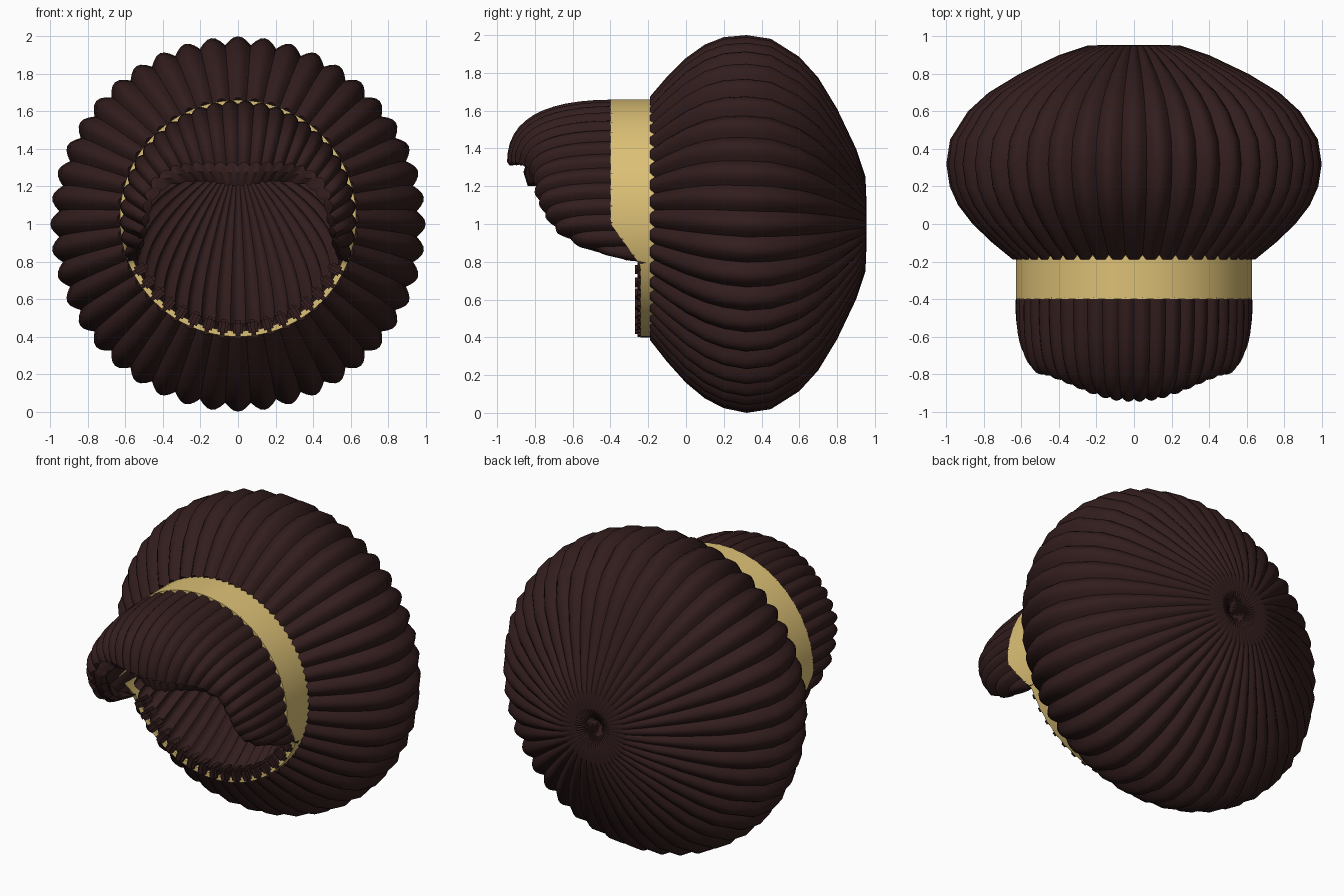
import bpy, bmesh, math
from mathutils import Vector, Matrix

if "Cube" in bpy.data.objects:
    bpy.data.objects.remove(bpy.data.objects["Cube"])


def material(name, rgb):
    m = bpy.data.materials.new(name)
    m.diffuse_color = (*rgb, 1)
    m.use_nodes = True
    m.node_tree.nodes["Principled BSDF"].inputs["Base Color"].default_value = m.diffuse_color
    return m


DARK = material("dark_knit", (0.032, 0.012, 0.012))
GOLD = material("gold_band", (0.72, 0.53, 0.18))


def finish(name, bm, mat, angle=35):
    me = bpy.data.meshes.new(name)
    bm.to_mesh(me)
    bm.free()
    me.materials.append(mat)
    ob = bpy.data.objects.new(name, me)
    bpy.context.collection.objects.link(ob)
    bpy.ops.object.select_all(action='DESELECT')
    ob.select_set(True)
    bpy.context.view_layer.objects.active = ob
    bpy.ops.object.shade_smooth_by_angle(angle=math.radians(angle))
    return ob


def loft(name, rows, closed, mat, flip=False, ring=False):
    """Skin a list of equally long point rows; closed joins each row's ends."""
    bm = bmesh.new()
    vs = [[bm.verts.new(p) for p in r] for r in rows]
    n = len(rows[0])
    pairs = list(zip(vs, vs[1:])) + ([(vs[-1], vs[0])] if ring else [])
    for a, b in pairs:
        for i in range(n if closed else n - 1):
            j = (i + 1) % n
            bm.faces.new((a[i], a[j], b[j], b[i]))
    bmesh.ops.remove_doubles(bm, verts=bm.verts[:], dist=1e-5)
    bmesh.ops.recalc_face_normals(bm, faces=bm.faces[:])
    if flip:
        bmesh.ops.reverse_faces(bm, faces=bm.faces[:])
    return finish(name, bm, mat)


def lerp_table(table, t):
    """Piecewise linear lookup of (key, value...) rows."""
    for a, b in zip(table, table[1:]):
        if t <= b[0]:
            k = (t - a[0]) / (b[0] - a[0])
            return [p + (q - p) * k for p, q in zip(a[1:], b[1:])]
    return list(table[-1][1:])


RIBS, SUB = 44, 6
N = RIBS * SUB


def groove(a):
    """0 on a rib crest, 1 in the groove between ribs (a from the top)."""
    return 1 - abs(math.cos(RIBS / 2 * a))


def ribbed_ring(y, r, zc, amp):
    out = []
    for i in range(N):
        a = 2 * math.pi * i / N
        q = max(r - min(amp, 0.12 * r) * groove(a), 0)
        out.append((q * math.sin(a), y, zc + q * math.cos(a)))
    return out


# Crown: ribbed, pinched at the back
profile = [(-0.14, 0.60), (-0.19, 0.645), (-0.1, 0.755), (0, 0.86), (0.1, 0.937),
           (0.2, 0.982), (0.32, 1.0), (0.45, 0.98), (0.6, 0.885), (0.7, 0.775),
           (0.8, 0.61), (0.9, 0.40), (0.95, 0.25), (0.955, 0.13), (0.93, 0.06),
           (0.88, 0.02), (0.87, 0.0)]
loft("crown", [ribbed_ring(y, r, 1.0 + 0.03 * min(1, max(0, (0.32 - y) / 0.5)), 0.045)
               for y, r in profile], True, DARK)

# Band: thin gold ring, cut back along the lower front
ZC, RB = 1.03, 0.63


def front_edge(z):
    return lerp_table([(0, -0.24), (0.78, -0.24), (1.0, -0.40), (2, -0.40)], z)[0]


def band_row(r, front):
    row = []
    for i in range(96):
        a = 2 * math.pi * i / 96
        z = ZC + r * math.cos(a)
        row.append((r * math.sin(a), front_edge(z) if front else -0.08, z))
    return row


loft("band", [band_row(RB, False), band_row(RB, True),
              band_row(RB - 0.03, True), band_row(RB - 0.03, False)],
     True, GOLD, ring=True)

# Inner cavity: ribbed bowl running back into the crown
rows = []
for k in range(13):
    t = k / 12 * math.pi / 2
    rows.append(ribbed_ring(-0.25 + 0.62 * math.sin(t), 0.59 * math.cos(t),
                            ZC + 0.32 * math.sin(t), 0.03))
loft("inner_cavity", rows, True, DARK, flip=True)

# Peak: ribbed hood from the band to a curled lip
LIP = [(0, 0, -0.95, 1.33), (15, 0.12, -0.94, 1.33), (30, 0.24, -0.90, 1.33),
       (45, 0.35, -0.85, 1.31), (58, 0.45, -0.81, 1.25), (70, 0.50, -0.80, 1.15),
       (82, 0.51, -0.75, 1.04), (92, 0.52, -0.68, 0.95), (102, 0.53, -0.55, 0.87),
       (112, 0.55, -0.33, 0.81)]
SPAN = 112
PEAK_RIBS = 28
cols_outer, cols_inner = [], []
M = PEAK_RIBS * SUB
for i in range(M + 1):
    d = -SPAN + 2 * SPAN * i / M
    a = math.radians(d)
    s = -1 if d < 0 else 1
    x, y, z = lerp_table(LIP, abs(d))
    lip = Vector((s * x, y, z))
    g = 1 - abs(math.sin(math.pi * i / SUB))
    radial = Vector((math.sin(a), 0, math.cos(a)))
    root = Vector((0, 0, ZC)) + radial * RB
    root.y = front_edge(root.z) + 0.01
    ctrl = Vector((root.x * 1.02, lip.y, root.z))
    col = []
    for k in range(13):
        t = k / 12
        p = root * (1 - t) ** 2 + ctrl * 2 * t * (1 - t) + lip * t * t
        col.append(p - (radial + Vector((0, -0.8 * t, 0))) * 0.022 * g)
    cols_outer.append(col)

    # Underside: set back, rolled edge, then lining back to the band
    w = lerp_table([(0, 1), (45, 1), (75, 0.25), (112, 0)], abs(d))[0]
    back = lip + Vector((0, 0.02 + 0.09 * w, 0))
    inward = Vector((-lip.x, 0, 1.0 - lip.z)).normalized()
    roll = back + inward * (0.02 + 0.11 * w)
    inner = Vector((0, root.y + 0.1, ZC)) + radial * (RB - 0.04)
    mid = roll.lerp(inner, 0.4) + radial * 0.05
    col2 = [col[-1], back, back.lerp(roll, 0.5) + Vector((0, -0.02 * w, 0)), roll,
            roll + Vector((0, 0.05, 0)), mid, inner]
    cols_inner.append([col2[0]] + [p + radial * 0.012 * g for p in col2[1:]])
loft("peak", cols_outer, False, DARK)
loft("peak_lining", cols_inner, False, DARK)

# Stitches: small knit ends over the lower band rim
bm = bmesh.new()
for i in range(-8, 9):
    a = math.pi + math.radians(7.8 * i)
    pos = Vector((0.585 * math.sin(a), -0.22, ZC + 0.585 * math.cos(a)))
    bmesh.ops.create_cube(bm, size=1, matrix=Matrix.Translation(pos)
                          @ Matrix.Rotation(a, 4, 'Y')
                          @ Matrix.Diagonal((0.052, 0.10, 0.085, 1)))
bmesh.ops.bevel(bm, geom=bm.edges[:], offset=0.014, segments=2, affect='EDGES')
finish("rim_stitches", bm, DARK)
